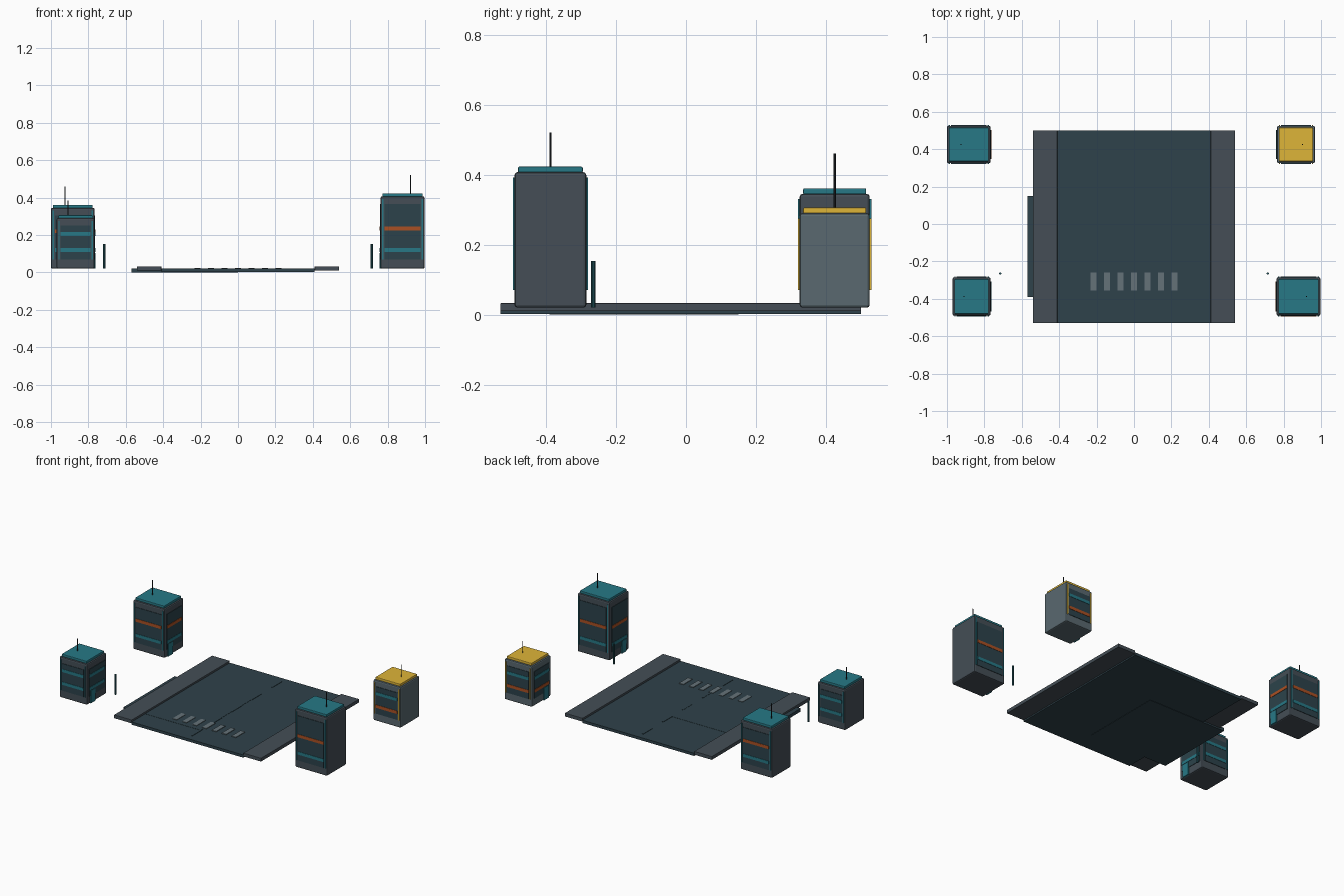
import bpy

if "Cube" in bpy.data.objects:
    bpy.data.objects.remove(bpy.data.objects["Cube"])


def mat(name, r, g, b):
    m = bpy.data.materials.new(name)
    m.diffuse_color = (r, g, b, 1)
    m.use_nodes = True
    m.node_tree.nodes["Principled BSDF"].inputs["Base Color"].default_value = m.diffuse_color
    return m


ASPHALT = mat("asphalt", .028, .054, .07)
WALL = mat("dark_wall", .058, .076, .093)
PALE = mat("pale_wall", .10, .14, .16)
GLASS = mat("glass", .025, .055, .07)
TEAL = mat("teal", .02, .19, .24)
ORANGE = mat("orange", .40, .08, .017)
YELLOW = mat("yellow", .73, .46, .04)
PAINT = mat("paint", .13, .17, .19)
POST = mat("post", .015, .09, .11)
METAL = mat("metal", .02, .025, .03)


def box(name, x0, x1, y0, y1, z0, z1, m, bevel=0):
    bpy.ops.mesh.primitive_cube_add(size=1)
    o = bpy.context.object
    o.name = name
    for v in o.data.vertices:
        v.co = ((x0 + x1) / 2 + v.co.x * (x1 - x0),
                (y0 + y1) / 2 + v.co.y * (y1 - y0),
                (z0 + z1) / 2 + v.co.z * (z1 - z0))
    o.data.materials.append(m)
    if bevel:
        b = o.modifiers.new("bevel", 'BEVEL')
        b.width = bevel
        b.segments = 2
    return o


def rod(name, x, y, z0, z1, r, m):
    bpy.ops.mesh.primitive_cylinder_add(vertices=10, radius=r, depth=z1 - z0,
                                        location=(x, y, (z0 + z1) / 2))
    o = bpy.context.object
    o.name = name
    o.data.materials.append(m)


# Road, side apron and raised pavements
box("road", -.41, .41, -.53, .50, .002, .02, ASPHALT)
box("side_apron", -.57, 0, -.39, .15, 0, .0212, ASPHALT)
for s, side in ((-1, "left"), (1, "right")):
    a, b = sorted((s * .41, s * .54))
    box(side + "_pavement", a, b, -.53, .50, .01, .033, WALL, .002)
    rod(side + "_post", s * .715, -.265, .02, .153, .006, POST)

# Crossing bars and lane dashes
for i in range(7):
    x = (i - 3) * .0725
    box("crossing_bar", x - .016, x + .016, -.355, -.26, .02, .024, PAINT)
for i in range(5):
    y = .405 - i * .21
    box("lane_dash", -.004, .004, y - .05, y + .05, .02, .0225, ASPHALT)


def building(name, x0, x1, y0, y1, top, roof, wall, upper, lower, mast_x, mast_top):
    ym = (y0 + y1) / 2
    s = -1 if x0 > 0 else 1               # direction of the street side
    zmid = .235 if top > .38 else (.22 if top > .32 else .205)
    box(name + "_body", x0, x1, y0, y1, .02, top, wall, .008)
    box(name + "_roof", x0 + .01, x1 - .01, y0 + .01, y1 - .01, top - .002, top + .016, roof, .004)
    rod(name + "_mast", mast_x, ym, top + .01, mast_top, .003, METAL)

    # Front and back glazing with coloured bands
    for f, y in ((-1, y0), (1, y1)):
        def face(part, a, b, z0, z1, out, m):
            p, q = sorted((y - f * .004, y + f * out))
            box(name + part, a, b, p, q, z0, z1, m)
        face("_glazing", x0 + .022, x1 - .022, .07, top - .04, .003, GLASS)
        face("_upper_band", x0 + .022, x1 - .022, zmid - .01, zmid + .01, .005, upper)
        face("_lower_band", x0 + .022, x1 - .022, .11, .13, .005, lower)
        # Slim accent fins at the corners
        for a in (x0 + .009, x1 - .015):
            face("_fin", a, a + .006, .07, top - .015, .005, roof)

    # Street side glazing, bands and door
    xs = x1 if s > 0 else x0
    def side(part, a, b, z0, z1, out, m):
        p, q = sorted((xs - s * .004, xs + s * out))
        box(name + part, p, q, a, b, z0, z1, m)
    side("_side_glazing", y0 + .022, y1 - .022, .07, top - .04, .003, GLASS)
    side("_side_upper_band", y0 + .022, y1 - .022, zmid - .01, zmid + .01, .005, upper)
    side("_side_lower_band", y0 + .022, y1 - .022, .11, .13, .005, lower)
    side("_door", ym - .07, ym - .02, .022, .105, .006, TEAL)


building("front_left_block", -.97, -.767, -.49, -.285, .29, TEAL, WALL, TEAL, TEAL, -.908, .385)
building("front_right_block", .762, .997, -.49, -.285, .407, TEAL, WALL, ORANGE, TEAL, .922, .52)
building("back_left_block", -1.0, -.767, .325, .525, .345, TEAL, WALL, ORANGE, TEAL, -.925, .46)
building("back_right_block", .765, .967, .325, .525, .29, YELLOW, PALE, TEAL, ORANGE, .902, .385)
